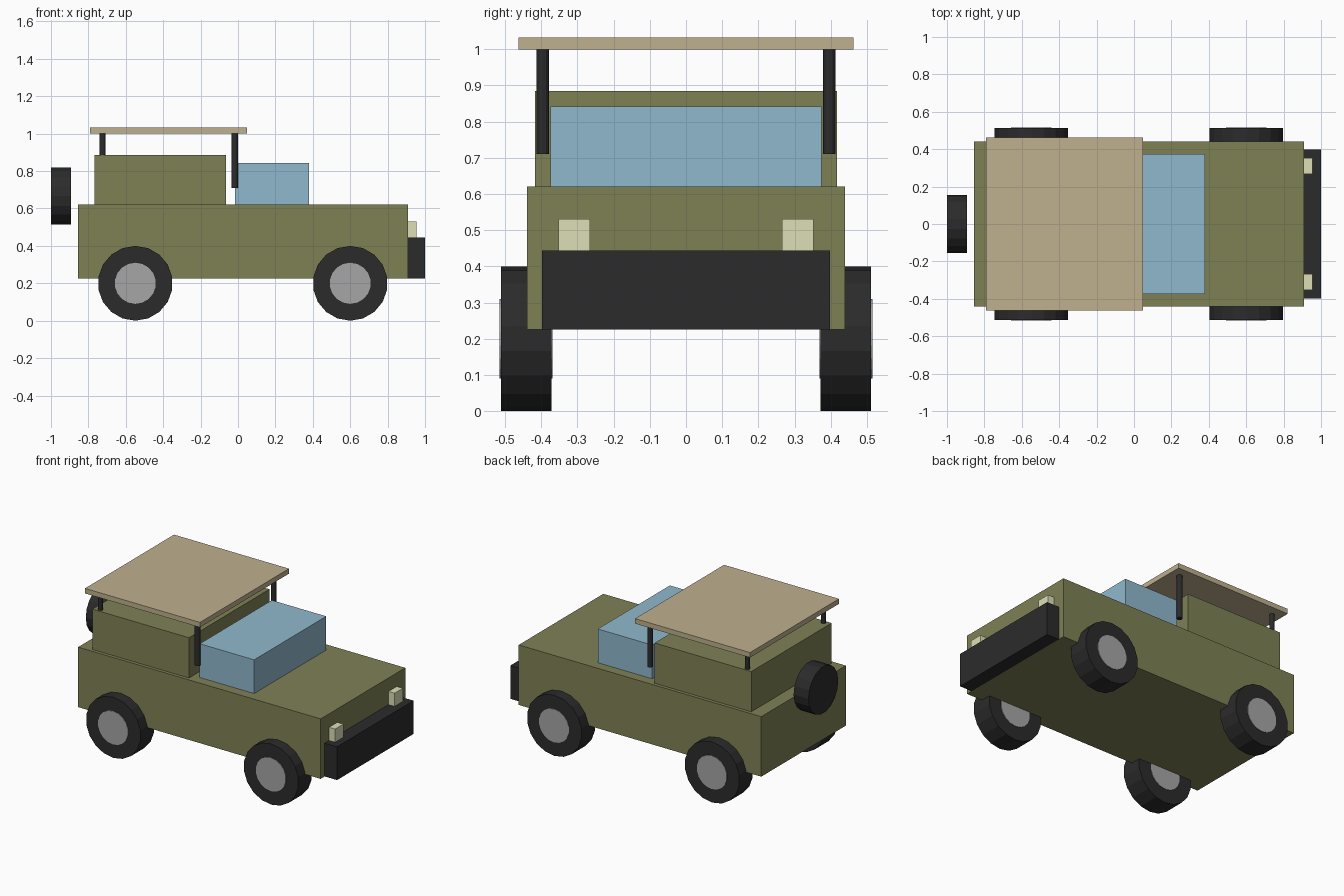
import bpy
from math import pi

if "Cube" in bpy.data.objects:
    bpy.data.objects.remove(bpy.data.objects["Cube"])


def paint(name, r, g, b):
    m = bpy.data.materials.new(name)
    m.diffuse_color = (*[(c / 255) ** 2.2 for c in (r, g, b)], 1)
    m.use_nodes = True
    m.node_tree.nodes["Principled BSDF"].inputs["Base Color"].default_value = m.diffuse_color
    return m


olive = paint("olive", 126, 128, 86)
tan = paint("tan", 189, 175, 141)
glass = paint("glass", 143, 183, 204)
black = paint("black", 47, 47, 48)
cream = paint("cream", 221, 222, 182)
metal = paint("metal", 164, 164, 164)


def finish(name, mat):
    o = bpy.context.object
    o.name = name
    o.data.materials.append(mat)
    return o


def box(name, x, y, z, mat):
    """Box from (min, max) ranges on each axis."""
    bpy.ops.mesh.primitive_cube_add(size=1, location=[sum(r) / 2 for r in (x, y, z)])
    bpy.context.object.scale = [r[1] - r[0] for r in (x, y, z)]
    bpy.ops.object.transform_apply(location=False, rotation=False, scale=True)
    return finish(name, mat)


def cylinder(name, centre, radius, depth, mat, rot=(0, 0, 0), sides=18):
    bpy.ops.mesh.primitive_cylinder_add(vertices=sides, radius=radius, depth=depth,
                                        location=centre, rotation=rot)
    return finish(name, mat)


# Body, cabin, windscreen and roof
box("body", (-0.856, 0.91), (-0.44, 0.44), (0.225, 0.62), olive)
box("rear_cabin", (-0.768, -0.064), (-0.418, 0.418), (0.62, 0.885), olive)
box("windscreen", (-0.016, 0.38), (-0.375, 0.375), (0.62, 0.842), glass)
box("roof", (-0.79, 0.047), (-0.463, 0.463), (1.0, 1.033), tan)

# Front bumper
box("bumper", (0.91, 1.0), (-0.398, 0.398), (0.225, 0.444), black)

# Mirrored parts: lights, roof posts, wheels
for side, s in (("right", -1), ("left", 1)):
    box(f"headlight_{side}", (0.91, 0.954), sorted((s * 0.266, s * 0.352)),
        (0.444, 0.531), cream)
    for end, px, pr in (("front", -0.017, 0.0175), ("rear", -0.725, 0.0155)):
        cylinder(f"{end}_post_{side}", (px, s * 0.396, 0.855), pr, 0.29, black, sides=12)
    for end, wx in (("front", 0.6), ("rear", -0.549)):
        at = (wx, s * 0.442, 0.2)
        cylinder(f"{end}_tyre_{side}", at, 0.2, 0.14, black, (pi / 2, 0, 0))
        cylinder(f"{end}_hub_{side}", at, 0.11, 0.147, metal, (pi / 2, 0, 0))

# Spare wheel behind the cabin
cylinder("spare_wheel", (-0.946, 0, 0.667), 0.155, 0.108, black, (0, pi / 2, 0))
